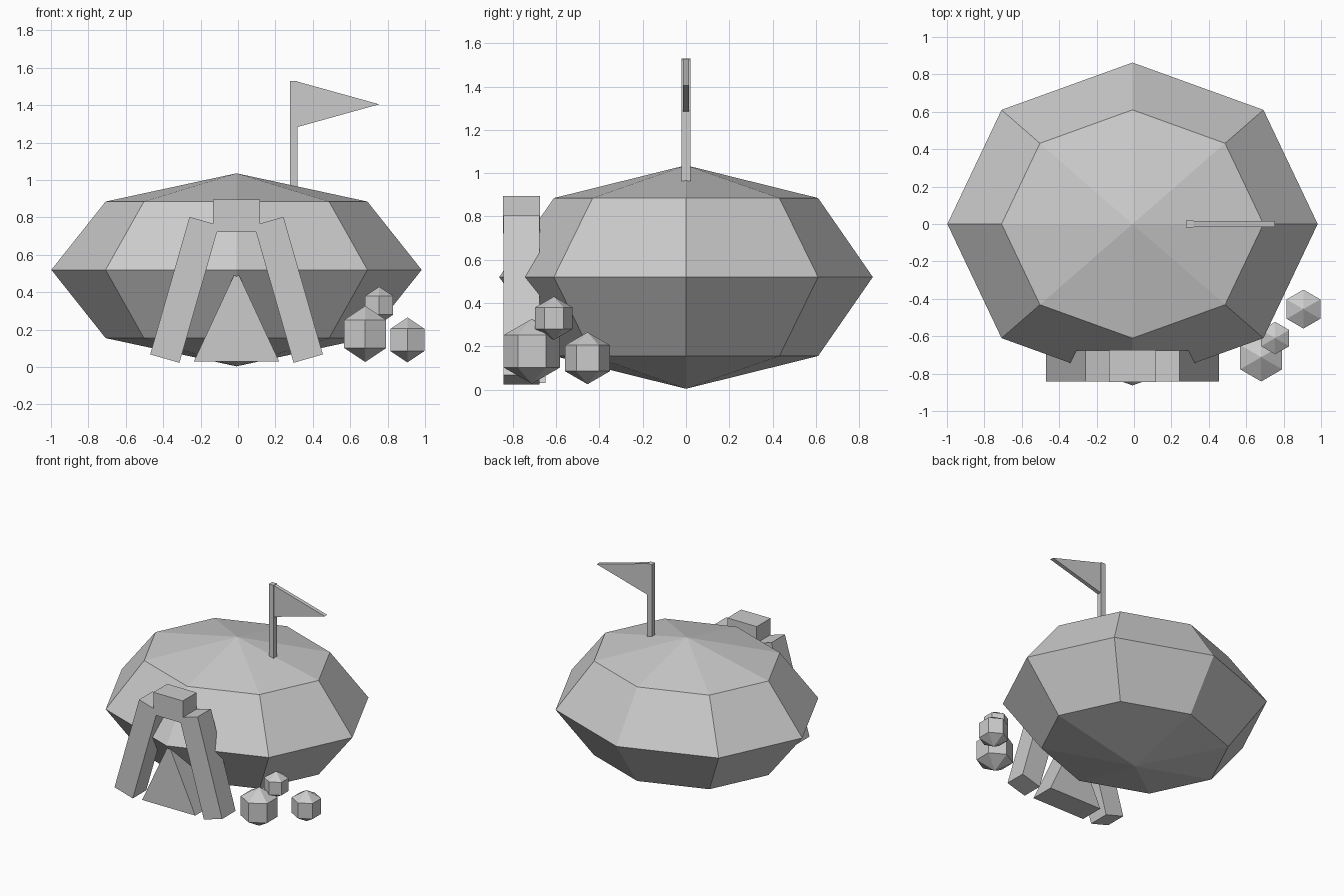
import bpy, bmesh
from math import radians
from mathutils import Matrix, Vector

if "Cube" in bpy.data.objects:
    bpy.data.objects.remove(bpy.data.objects["Cube"])

CX = -0.008  # centre line of the hut


def finish(bm, name):
    bmesh.ops.recalc_face_normals(bm, faces=bm.faces)
    mesh = bpy.data.meshes.new(name)
    bm.to_mesh(mesh)
    bm.free()
    obj = bpy.data.objects.new(name, mesh)
    bpy.context.collection.objects.link(obj)
    return obj


def ball(name, centre, size, segments, rings, turn=0):
    bm = bmesh.new()
    mat = (Matrix.Translation(centre) @ Matrix.Diagonal((*size, 1))
           @ Matrix.Rotation(radians(turn), 4, 'Z'))
    bmesh.ops.create_uvsphere(bm, u_segments=segments, v_segments=rings, radius=1)
    # start every ring on the +x axis, whatever the primitive's own phase
    ring = max(bm.verts, key=lambda v: v.co.xy.length).co
    phase = Vector((1, 0)).angle_signed(ring.xy)
    bmesh.ops.transform(bm, matrix=mat @ Matrix.Rotation(phase, 4, 'Z'), verts=bm.verts)
    return finish(bm, name)


def box(name, centre, size, tilt=0):
    bm = bmesh.new()
    mat = (Matrix.Translation(centre) @ Matrix.Rotation(radians(tilt), 4, 'Y')
           @ Matrix.Diagonal((*size, 1)))
    bmesh.ops.create_cube(bm, size=1, matrix=mat)
    return finish(bm, name)


def prism(name, outline, y0, y1):
    """Extrude an (x, z) outline from y0 to y1."""
    bm = bmesh.new()
    face = bm.faces.new([bm.verts.new((x, y0, z)) for x, z in outline])
    ext = bmesh.ops.extrude_face_region(bm, geom=[face], use_keep_orig=True)
    moved = [g for g in ext['geom'] if isinstance(g, bmesh.types.BMVert)]
    bmesh.ops.translate(bm, verts=moved, vec=(0, y1 - y0, 0))
    return finish(bm, name)


# faceted hut body
ball("hut_body", (CX, 0, 0.52), (0.99, 0.863, 0.516), 8, 4)

# doorway: two leaning posts, a lintel and a triangular door
for side, label in ((-1, "left"), (1, "right")):
    box(f"door_post_{label}", (CX + side * 0.278, -0.76, 0.413),
        (0.163, 0.165, 0.765), tilt=-side * 16)
box("door_lintel", (CX, -0.76, 0.808), (0.252, 0.17, 0.174))
prism("door", [(CX - 0.228, 0.03), (CX + 0.228, 0.03), (CX, 0.52)], -0.838, -0.65)

# flag pole and pennant
box("flag_pole", (0.299, 0, 1.23), (0.04, 0.04, 0.6))
prism("pennant", [(0.305, 1.53), (0.305, 1.28), (0.755, 1.405)], -0.015, 0.015)

# small rocks beside the door
for i, (x, y, z, r) in enumerate([(0.68, -0.712, 0.177, 0.15),
                                  (0.906, -0.455, 0.145, 0.12),
                                  (0.755, -0.61, 0.33, 0.1)]):
    ball(f"rock_{i + 1}", (x, y, z), (r, r, r), 6, 3, turn=30)
